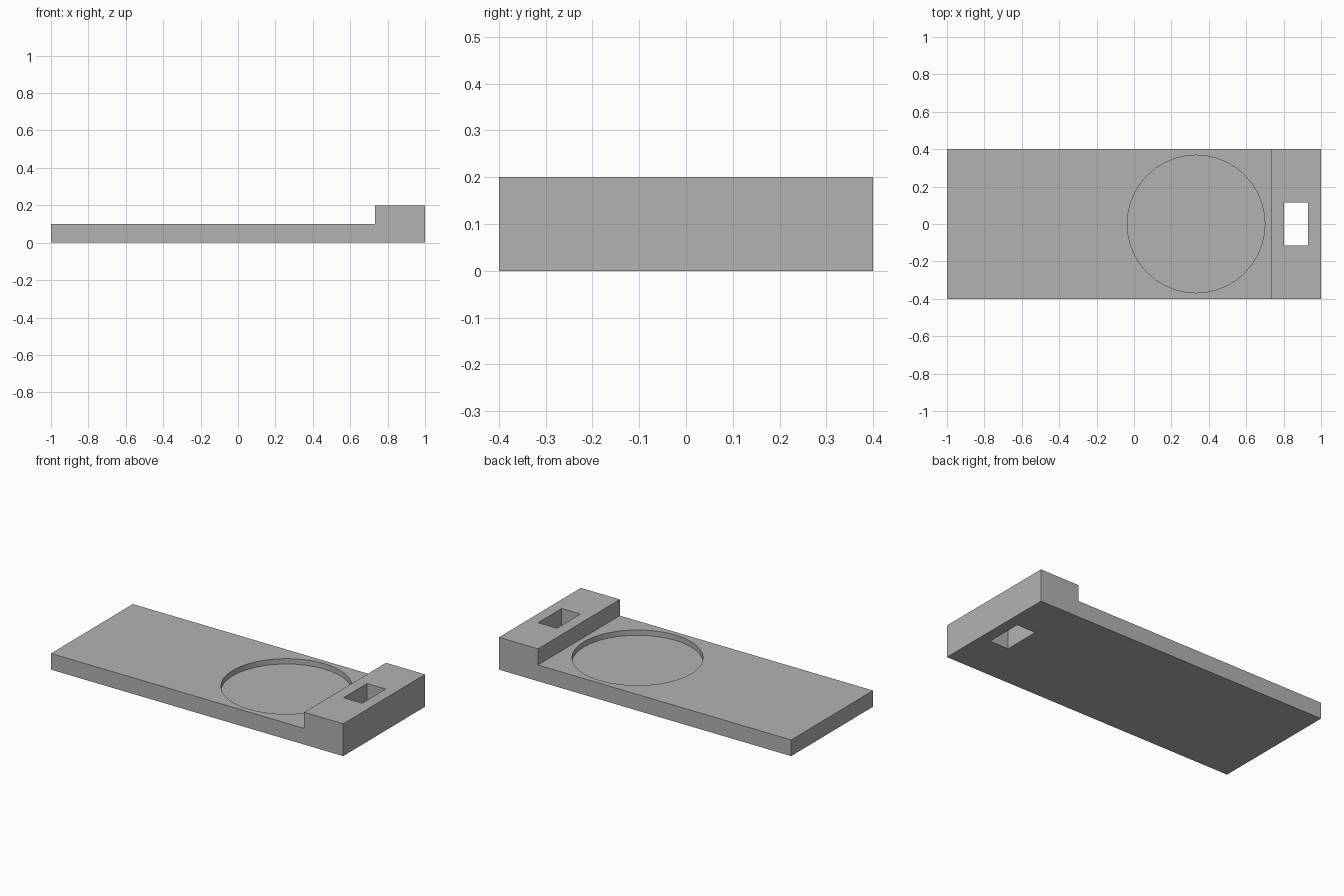
import bpy
import bmesh
from mathutils import Matrix

old = bpy.data.objects.get("Cube")
if old:
    bpy.data.objects.remove(old, do_unlink=True)

# Plain grey for the whole part
GREY = (0.45, 0.45, 0.45, 1.0)
grey = bpy.data.materials.new("plain grey")
grey.use_nodes = True
grey.diffuse_color = GREY
grey.node_tree.nodes["Principled BSDF"].inputs["Base Color"].default_value = GREY


def make_object(name, bm):
    bmesh.ops.recalc_face_normals(bm, faces=bm.faces)
    mesh = bpy.data.meshes.new(name)
    bm.to_mesh(mesh)
    bm.free()
    mesh.materials.append(grey)
    obj = bpy.data.objects.new(name, mesh)
    bpy.context.collection.objects.link(obj)
    return obj


def cut(target, cutter):
    cutter.hide_render = True
    mod = target.modifiers.new(cutter.name, "BOOLEAN")
    mod.operation = "DIFFERENCE"
    mod.solver = "EXACT"
    mod.object = cutter
    bpy.context.view_layer.objects.active = target
    bpy.ops.object.modifier_apply(modifier=mod.name)
    bpy.data.objects.remove(cutter, do_unlink=True)


# Stepped base: side profile extruded across the width
HALF_WIDTH = 0.4
LOW, HIGH, STEP_X = 0.1, 0.2, 0.733
profile = [(-1, 0), (1, 0), (1, HIGH), (STEP_X, HIGH), (STEP_X, LOW), (-1, LOW)]
bm = bmesh.new()
face = bm.faces.new([bm.verts.new((x, -HALF_WIDTH, z)) for x, z in profile])
side = bmesh.ops.extrude_face_region(bm, geom=[face])["geom"]
bmesh.ops.translate(bm, vec=(0, 2 * HALF_WIDTH, 0),
                    verts=[g for g in side if isinstance(g, bmesh.types.BMVert)])
base = make_object("stepped_base", bm)

# Shallow round recess in the low deck
FLOOR, TOP = 0.067, 0.15
bm = bmesh.new()
bmesh.ops.create_cone(bm, cap_ends=True, segments=40, radius1=0.368, radius2=0.368,
                      depth=TOP - FLOOR,
                      matrix=Matrix.Translation((0.332, 0, (FLOOR + TOP) / 2)))
cut(base, make_object("recess_cutter", bm))

# Rectangular slot right through the raised end
bm = bmesh.new()
bmesh.ops.create_cube(bm, size=1, matrix=Matrix.Translation((0.867, 0, 0.1))
                      @ Matrix.Diagonal((0.128, 0.23, 0.5, 1)))
cut(base, make_object("slot_cutter", bm))

# Smooth recess wall, crisp edges elsewhere
bpy.ops.object.select_all(action="DESELECT")
base.select_set(True)
bpy.context.view_layer.objects.active = base
bpy.ops.object.shade_smooth_by_angle()
